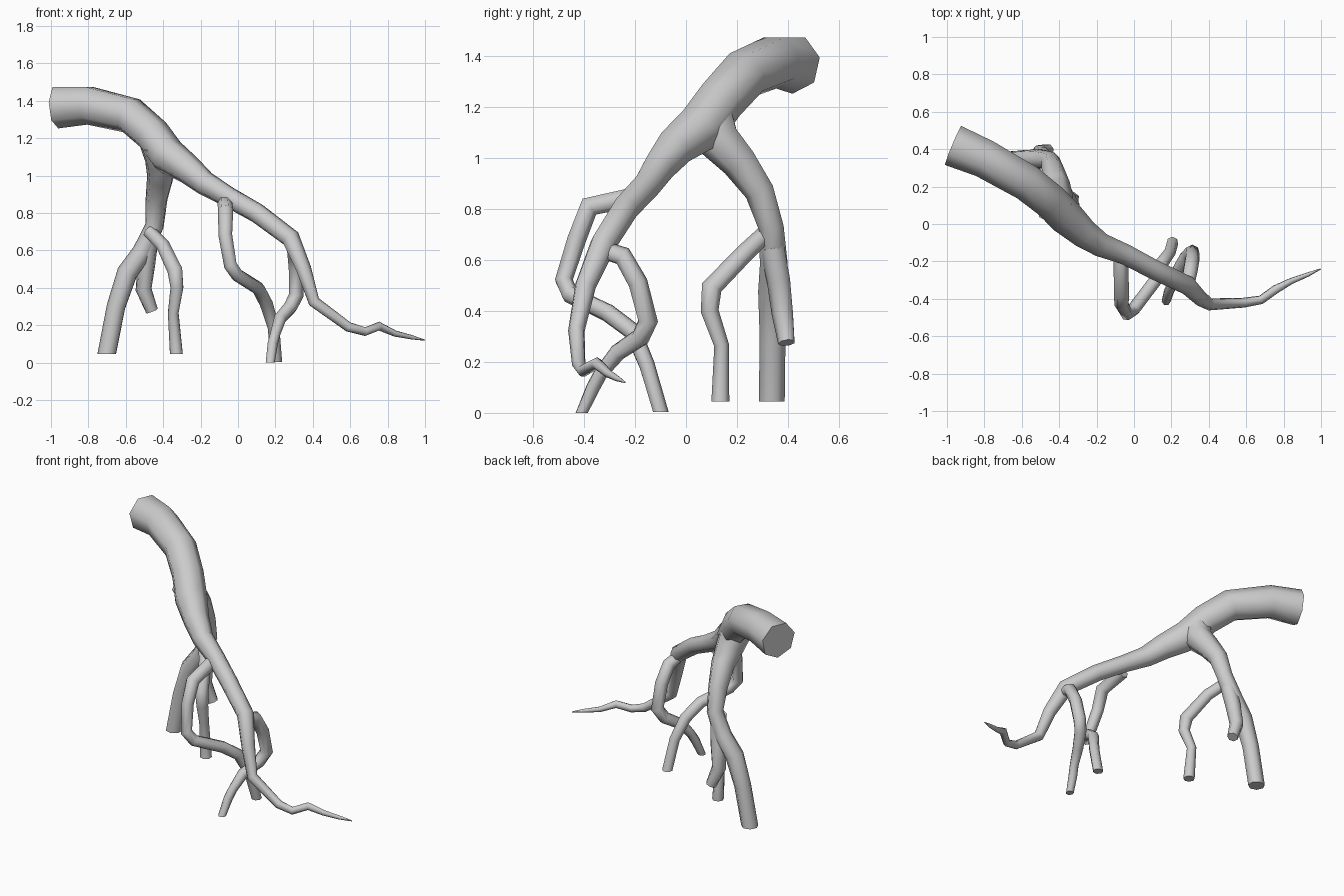
import bpy, bmesh, math
from mathutils import Vector

SIDES = 7


def limb(name, pts, sides=SIDES, flat_end=False):
    """Sweep a low-poly ring along points given as (x, y, z, radius)."""
    pos = [Vector(p[:3]) for p in pts]
    bm = bmesh.new()
    rings, side = [], None
    for i, p in enumerate(pos):
        a, b = pos[max(i - 1, 0)], pos[min(i + 1, len(pos) - 1)]
        if 0 < i < len(pos) - 1:
            t = ((p - a).normalized() + (b - p).normalized()).normalized()
        else:
            t = (b - a).normalized()
        if flat_end and i == len(pos) - 1:
            t = Vector((0, 0, -1))
        # carry the ring's orientation along so the tube does not twist
        if side is None:
            side = t.cross(Vector((0.1, 0.2, 1)) if abs(t.z) < 0.8 else Vector((1, 0, 0)))
        side = (side - t * side.dot(t)).normalized()
        up = t.cross(side)
        ring = []
        for k in range(sides):
            ang = 2 * math.pi * k / sides
            ring.append(bm.verts.new(p + (side * math.cos(ang) + up * math.sin(ang)) * pts[i][3]))
        rings.append(ring)
    for r, s in zip(rings, rings[1:]):
        for k in range(sides):
            n = (k + 1) % sides
            bm.faces.new((r[k], r[n], s[n], s[k]))
    bm.faces.new(rings[0][::-1])
    bm.faces.new(rings[-1])
    bmesh.ops.recalc_face_normals(bm, faces=bm.faces)
    me = bpy.data.meshes.new(name)
    bm.to_mesh(me)
    bm.free()
    ob = bpy.data.objects.new(name, me)
    bpy.context.collection.objects.link(ob)
    bpy.ops.object.select_all(action='DESELECT')
    ob.select_set(True)
    bpy.context.view_layer.objects.active = ob
    bpy.ops.object.shade_smooth_by_angle(angle=math.radians(60))
    return ob


# Thick root running from the cut end to the thin tip
limb("main_root", [
    (-0.967, 0.42, 1.368, 0.116), (-0.80, 0.35, 1.378, 0.106), (-0.58, 0.225, 1.325, 0.101),
    (-0.46, 0.13, 1.22, 0.098), (-0.38, 0.05, 1.11, 0.100), (-0.27, -0.05, 1.035, 0.080),
    (-0.18, -0.11, 0.96, 0.066), (-0.05, -0.16, 0.885, 0.056), (0.10, -0.24, 0.80, 0.054),
    (0.28, -0.325, 0.665, 0.052), (0.35, -0.395, 0.50, 0.042), (0.405, -0.43, 0.325, 0.033),
    (0.59, -0.42, 0.19, 0.027), (0.68, -0.405, 0.165, 0.024), (0.755, -0.35, 0.195, 0.024),
    (0.84, -0.305, 0.155, 0.017), (0.93, -0.27, 0.135, 0.012), (0.998, -0.24, 0.12, 0.003)])

# Heavy root descending behind
limb("back_root", [
    (-0.43, 0.09, 1.17, 0.100), (-0.41, 0.13, 1.07, 0.088), (-0.415, 0.21, 0.985, 0.073),
    (-0.435, 0.29, 0.87, 0.060), (-0.445, 0.335, 0.73, 0.051), (-0.51, 0.345, 0.59, 0.056),
    (-0.59, 0.34, 0.48, 0.058), (-0.65, 0.34, 0.30, 0.052), (-0.70, 0.337, 0.045, 0.052)],
    flat_end=True)

# Broken-off stub on the back root
limb("back_stub", [
    (-0.475, 0.34, 0.65, 0.050), (-0.49, 0.365, 0.52, 0.048), (-0.505, 0.38, 0.39, 0.044),
    (-0.46, 0.395, 0.275, 0.034)])

# Thinner root branching inward from the back root
limb("back_side_root", [
    (-0.475, 0.31, 0.70, 0.036), (-0.40, 0.23, 0.625, 0.038), (-0.335, 0.10, 0.49, 0.042),
    (-0.325, 0.093, 0.40, 0.036), (-0.345, 0.14, 0.265, 0.030), (-0.328, 0.135, 0.045, 0.036)],
    flat_end=True)

# Front root looping out and back under the main root
limb("front_root", [
    (-0.07, -0.19, 0.85, 0.040), (-0.065, -0.38, 0.81, 0.042), (-0.067, -0.43, 0.68, 0.038),
    (-0.04, -0.48, 0.52, 0.036), (0.0, -0.455, 0.465, 0.036), (0.11, -0.31, 0.395, 0.036),
    (0.15, -0.21, 0.32, 0.036), (0.19, -0.155, 0.19, 0.032), (0.205, -0.10, 0.004, 0.032)],
    flat_end=True)

# Root bending backward, then crossing forward to the ground
limb("crossing_root", [
    (0.285, -0.33, 0.64, 0.036), (0.30, -0.25, 0.615, 0.040), (0.31, -0.19, 0.51, 0.040),
    (0.312, -0.15, 0.36, 0.040), (0.28, -0.18, 0.295, 0.038), (0.225, -0.27, 0.235, 0.034),
    (0.20, -0.335, 0.155, 0.028), (0.185, -0.365, 0.10, 0.028), (0.172, -0.41, 0.0, 0.025)],
    flat_end=True)
